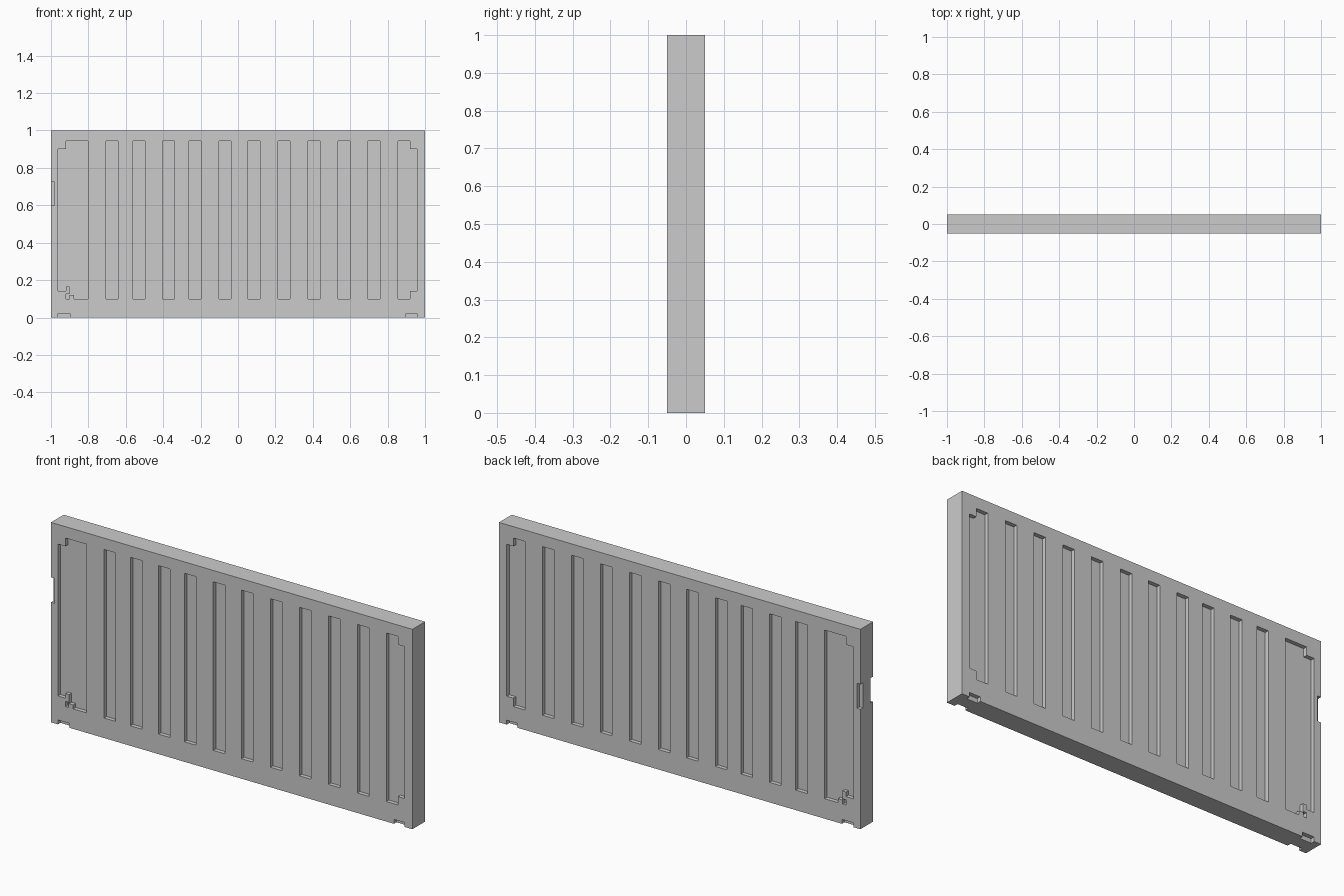
import bpy, bmesh

if "Cube" in bpy.data.objects:
    bpy.data.objects.remove(bpy.data.objects["Cube"])

HALF_T = 0.05      # half panel thickness
DEPTH = 0.02       # recess depth
LOW, HIGH = 0.10, 0.943


def rect(x0, x1, z0, z1):
    return [(x0, z0), (x1, z0), (x1, z1), (x0, z1)]


def add_prism(bm, profile, y0, y1):
    """Extrude an x/z outline from y0 to y1."""
    face = bm.faces.new([bm.verts.new((x, y0, z)) for x, z in profile])
    new = bmesh.ops.extrude_face_region(bm, geom=[face])["geom"]
    verts = [v for v in new if isinstance(v, bmesh.types.BMVert)]
    bmesh.ops.translate(bm, verts=verts, vec=(0, y1 - y0, 0))


def make_object(name, prisms):
    bm = bmesh.new()
    for profile, y0, y1 in prisms:
        add_prism(bm, profile, y0, y1)
    bmesh.ops.recalc_face_normals(bm, faces=bm.faces)
    mesh = bpy.data.meshes.new(name)
    bm.to_mesh(mesh)
    bm.free()
    obj = bpy.data.objects.new(name, mesh)
    bpy.context.collection.objects.link(obj)
    return obj


# Narrow vertical flutes
starts = [-0.706, -0.561, -0.404, -0.262, -0.102, 0.054, 0.214, 0.374, 0.535, 0.695]
recesses = [rect(x, x + 0.064, LOW, HIGH) for x in starts]

# Wide stepped recess at the left end, and the small pocket beside it
recesses.append([(-0.802, LOW), (-0.802, HIGH), (-0.92, HIGH), (-0.92, 0.902),
                 (-0.962, 0.902), (-0.962, 0.142), (-0.92, 0.142), (-0.92, 0.165),
                 (-0.90, 0.165), (-0.90, 0.12), (-0.877, 0.12), (-0.877, LOW)])
recesses.append(rect(-0.92, -0.902, LOW, 0.126))

# Stepped recess at the right end
recesses.append([(0.856, LOW), (0.92, LOW), (0.92, 0.142), (0.957, 0.142),
                 (0.957, 0.902), (0.92, 0.902), (0.92, HIGH), (0.856, HIGH)])

# Edge notches: left side and two along the bottom
recesses.append(rect(-1.05, -0.981, 0.6, 0.725))
recesses.append(rect(-0.962, -0.898, -0.05, 0.022))
recesses.append(rect(0.898, 0.957, -0.05, 0.022))

# Solid panel, cut identically on front and back
panel = make_object("panel", [(rect(-1, 1, 0, 1), -HALF_T, HALF_T)])
inner, outer = HALF_T - DEPTH, HALF_T + 0.05
cutter = make_object("recess_cutter",
                     [(p, s * inner, s * outer) for p in recesses for s in (-1, 1)])
cutter.hide_render = True

mod = panel.modifiers.new("recesses", "BOOLEAN")
mod.operation = "DIFFERENCE"
mod.solver = "EXACT"
mod.object = cutter
bpy.context.view_layer.objects.active = panel
bpy.ops.object.modifier_apply(modifier=mod.name)
bpy.data.objects.remove(cutter)
